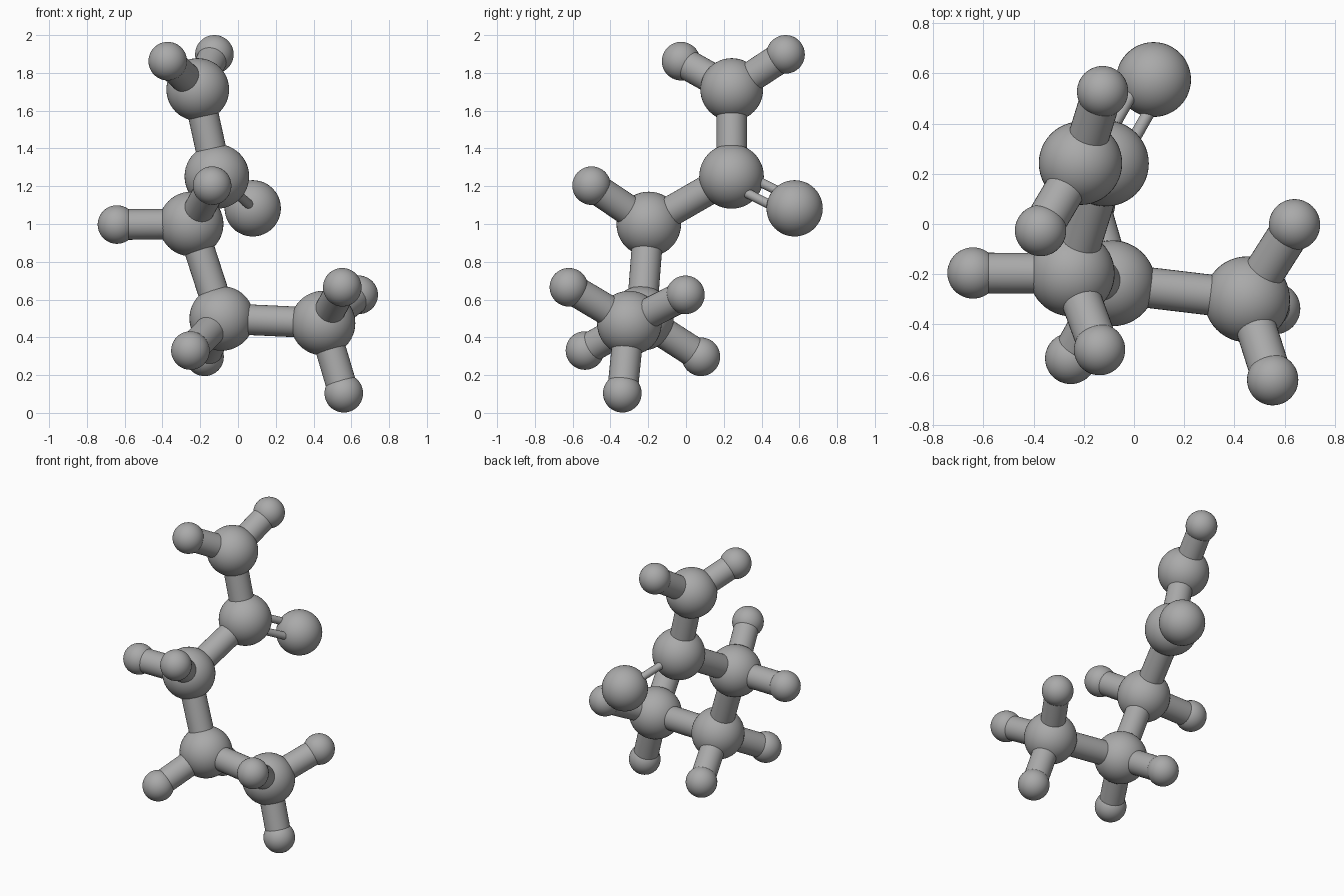
import bpy
from mathutils import Vector

old = bpy.data.objects.get("Cube")
if old:
    bpy.data.objects.remove(old, do_unlink=True)

grey = bpy.data.materials.new("plain grey")
grey.use_nodes = True
colour = (0.4, 0.4, 0.4, 1)
grey.diffuse_color = colour
grey.node_tree.nodes["Principled BSDF"].inputs["Base Color"].default_value = colour

BIG, MEDIUM, SMALL, OXYGEN = 0.171, 0.166, 0.102, 0.149
BOND, THIN = 0.081, 0.025

# Ball centres and radii
balls = {
    "nitrogen": ((-0.213, 0.242, 1.712), MEDIUM),
    "upper_carbon": ((-0.112, 0.241, 1.252), BIG),
    "oxygen": ((0.078, 0.575, 1.083), OXYGEN),
    "middle_carbon": ((-0.248, -0.197, 1.0), BIG),
    "lower_carbon": ((-0.086, -0.236, 0.5), BIG),
    "end_carbon": ((0.45, -0.3, 0.475), BIG),
    "nitrogen_hydrogen_front": ((-0.372, -0.026, 1.862), SMALL),
    "nitrogen_hydrogen_back": ((-0.125, 0.527, 1.898), SMALL),
    "middle_hydrogen_right": ((-0.641, -0.195, 0.997), SMALL),
    "middle_hydrogen_front": ((-0.137, -0.5, 1.203), SMALL),
    "lower_hydrogen_front": ((-0.252, -0.535, 0.33), SMALL),
    "lower_hydrogen_back": ((-0.177, 0.079, 0.297), SMALL),
    "end_hydrogen_front": ((0.552, -0.62, 0.665), SMALL),
    "end_hydrogen_back": ((0.639, -0.003, 0.625), SMALL),
    "end_hydrogen_bottom": ((0.56, -0.337, 0.104), SMALL),
}

# Single bonds: each ball with its neighbours
links = {
    "upper_carbon": ["nitrogen", "middle_carbon"],
    "lower_carbon": ["middle_carbon", "end_carbon",
                     "lower_hydrogen_front", "lower_hydrogen_back"],
    "nitrogen": ["nitrogen_hydrogen_front", "nitrogen_hydrogen_back"],
    "middle_carbon": ["middle_hydrogen_right", "middle_hydrogen_front"],
    "end_carbon": ["end_hydrogen_front", "end_hydrogen_back", "end_hydrogen_bottom"],
}


def finish(name):
    obj = bpy.context.object
    obj.name = name
    obj.data.materials.append(grey)
    bpy.ops.object.shade_smooth_by_angle()


def rod(name, start, end, radius):
    axis = end - start
    bpy.ops.mesh.primitive_cylinder_add(
        vertices=32, radius=radius, depth=axis.length, location=(start + end) / 2,
        rotation=axis.to_track_quat("Z", "Y").to_euler())
    finish(name)


def centre(name):
    return Vector(balls[name][0])


# Balls
for name, (place, radius) in balls.items():
    bpy.ops.mesh.primitive_uv_sphere_add(segments=48, ring_count=24,
                                         radius=radius, location=place)
    finish(name)

# Single bonds
for first, others in links.items():
    for second in others:
        rod(f"bond_{first}_to_{second}", centre(first), centre(second), BOND)

# Double bond: two thin parallel rods
start, end = centre("upper_carbon"), centre("oxygen")
axis = (end - start).normalized()
side = Vector((0.61, -0.61, -0.5))
side = (side - axis * side.dot(axis)).normalized() * 0.058
for label, sign in (("lower", 1), ("upper", -1)):
    rod(f"double_bond_{label}_rod", start + side * sign, end + side * sign, THIN)
